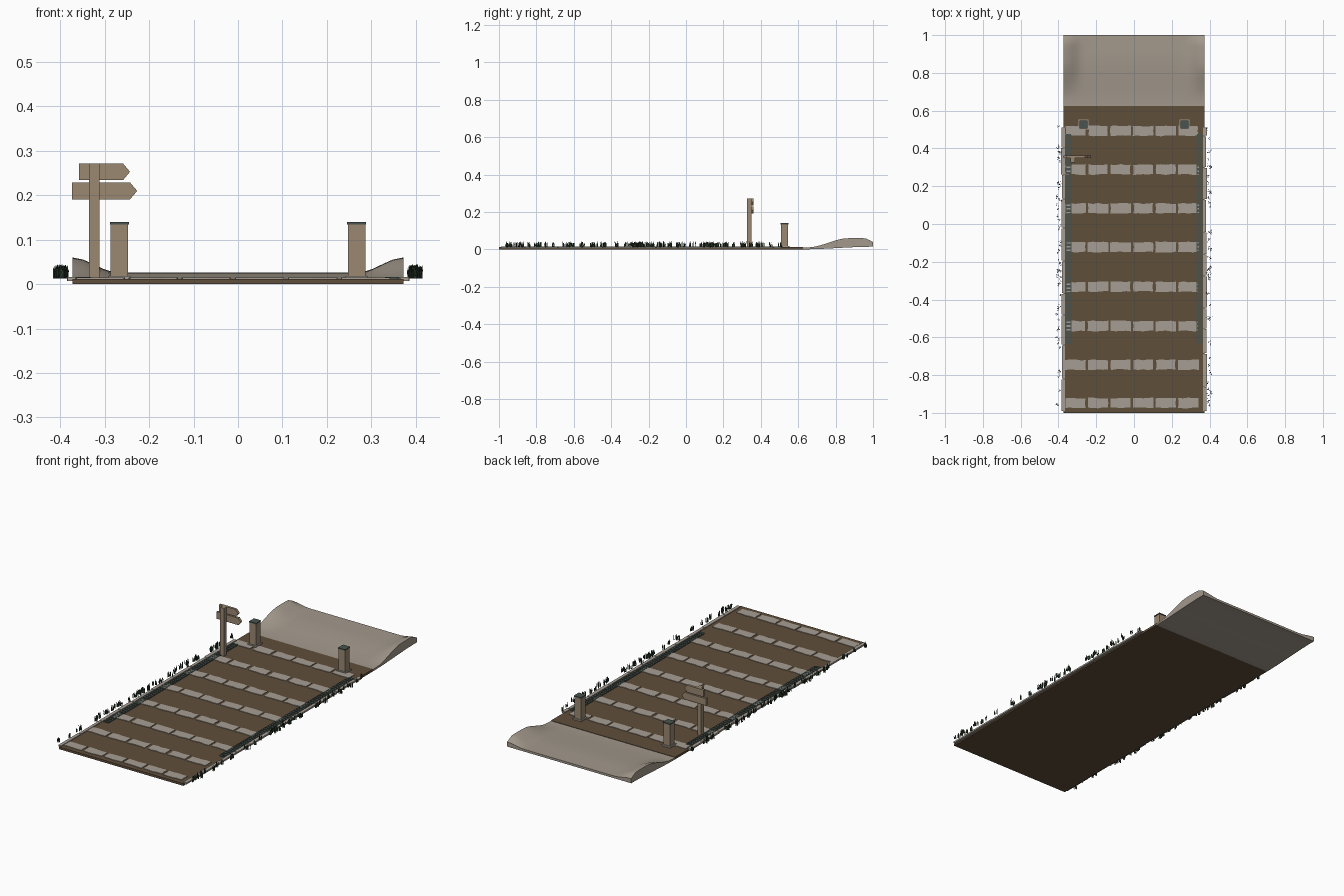
import bpy, bmesh, math, random
from mathutils import Vector

if "Cube" in bpy.data.objects:
    bpy.data.objects.remove(bpy.data.objects["Cube"])

random.seed(4)


def material(name, r, g, b):
    def lin(c):
        c /= 255
        return c / 12.92 if c <= 0.04045 else ((c + 0.055) / 1.055) ** 2.4
    m = bpy.data.materials.new(name)
    m.diffuse_color = (lin(r), lin(g), lin(b), 1)
    m.use_nodes = True
    m.node_tree.nodes["Principled BSDF"].inputs["Base Color"].default_value = m.diffuse_color
    return m


DIRT = material("brown soil", 96, 78, 58)
STONE = material("pale stone", 166, 158, 148)
SAND = material("sand", 163, 153, 140)
WOOD = material("weathered wood", 155, 137, 114)
METAL = material("dark green metal", 72, 84, 78)
GRASS = material("dark grass", 46, 62, 46)


def finish(bm, name, mat):
    bmesh.ops.recalc_face_normals(bm, faces=bm.faces[:])
    me = bpy.data.meshes.new(name)
    bm.to_mesh(me)
    bm.free()
    me.materials.append(mat)
    ob = bpy.data.objects.new(name, me)
    bpy.context.collection.objects.link(ob)
    return ob


def box(bm, x0, x1, y0, y1, z0, z1):
    vs = bmesh.ops.create_cube(bm, size=1)["verts"]
    for v in vs:
        v.co = Vector(((x0 + x1) / 2 + v.co.x * (x1 - x0),
                       (y0 + y1) / 2 + v.co.y * (y1 - y0),
                       (z0 + z1) / 2 + v.co.z * (z1 - z0)))


def prism(bm, points, offset):
    face = bm.faces.new([bm.verts.new(p) for p in points])
    ext = bmesh.ops.extrude_face_region(bm, geom=[face])["geom"]
    for g in ext:
        if isinstance(g, bmesh.types.BMVert):
            g.co += Vector(offset)


def smooth(a, b, t):
    t = min(1, max(0, (t - a) / (b - a)))
    return t * t * (3 - 2 * t)


# soil slab of the path
bm = bmesh.new()
box(bm, -0.372, 0.372, -1, 0.625, 0, 0.012)
finish(bm, "soil_bed", DIRT)

# sandy end with raised banks at both sides
bm = bmesh.new()
NX, NY = 32, 20


def sand_top(x, y):
    bank = smooth(0.27, 0.372, abs(x)) * smooth(0.66, 0.86, y) * (1 - 0.75 * smooth(0.95, 1.02, y))
    return 0.010 + 0.016 * smooth(0.62, 0.9, y) + 0.034 * bank


grids = []
for top in (True, False):
    grid = []
    for j in range(NY + 1):
        y = 0.62 + 0.38 * j / NY
        row = []
        for i in range(NX + 1):
            x = -0.372 + 0.744 * i / NX
            z = sand_top(x, y) if top else 0.014 * smooth(0.62, 1.0, y)
            row.append(bm.verts.new((x, y, z)))
        grid.append(row)
    grids.append(grid)
    for j in range(NY):
        for i in range(NX):
            bm.faces.new((grid[j][i], grid[j][i + 1], grid[j + 1][i + 1], grid[j + 1][i]))
rim = [e for e in bm.edges if e.is_boundary]
bmesh.ops.bridge_loops(bm, edges=rim)
sand = finish(bm, "sand_bank", SAND)
bpy.context.view_layer.objects.active = sand
sand.select_set(True)
bpy.ops.object.shade_smooth_by_angle(angle=math.radians(35))
sand.select_set(False)

# rows of rough paving stones
bm = bmesh.new()
for cy in (0.493, 0.288, 0.083, -0.122, -0.332, -0.54, -0.745, -0.947):
    for i in range(6):
        cx = -0.31 + 0.1195 * i
        w, d = 0.054 + random.uniform(-0.003, 0.002), 0.027

        def jit():
            return random.uniform(-0.004, 0.002)
        pts = []
        for k in range(5):
            pts.append((cx - w + 2 * w * k / 4, cy - d - jit(), 0.008))
        pts.append((cx + w + jit(), cy, 0.008))
        for k in range(5):
            pts.append((cx + w - 2 * w * k / 4, cy + d + jit(), 0.008))
        pts.append((cx - w - jit(), cy, 0.008))
        prism(bm, pts, (0, 0, 0.007))
finish(bm, "paving_stones", STONE)

# edging blocks along both sides
bm = bmesh.new()
for s in (-1, 1):
    y = -0.99
    while y < 0.5:
        length = min(random.uniform(0.11, 0.18), 0.515 - y)
        a, b = s * 0.366, s * (0.383 + random.uniform(-0.002, 0.003))
        box(bm, min(a, b), max(a, b), y, y + length - 0.004, 0.007, 0.016)
        y += length
finish(bm, "edging_blocks", STONE)

# drain grates beside the edging
bm = bmesh.new()
for s in (-1, 1):
    c = s * 0.347
    for o in (-0.0135, 0.0135):
        box(bm, c + o - 0.003, c + o + 0.003, -0.63, 0.47, 0.009, 0.0165)
    for k in range(56):
        y = -0.63 + 0.02 * k
        box(bm, c - 0.0135, c + 0.0135, y - 0.006, y + 0.006, 0.009, 0.016)
finish(bm, "drain_grates", METAL)

# bollards with stone feet and metal caps
for s, side in ((-1, "left"), (1, "right")):
    cx, cy = s * 0.267, 0.527
    for part, h, z0, z1, mat in (("foot", 0.026, 0.01, 0.019, STONE),
                                 ("post", 0.0195, 0.019, 0.134, WOOD),
                                 ("cap", 0.0215, 0.134, 0.14, METAL)):
        bm = bmesh.new()
        box(bm, cx - h, cx + h, cy - h, cy + h, z0, z1)
        finish(bm, f"{side}_bollard_{part}", mat)

# signpost with two arrow boards
bm = bmesh.new()
box(bm, -0.335, -0.312, 0.326, 0.349, 0.01, 0.272)
finish(bm, "sign_post", WOOD)
for name, x0, x1, z0, z1 in (("upper", -0.358, -0.243, 0.234, 0.272),
                             ("lower", -0.374, -0.227, 0.191, 0.229)):
    bm = bmesh.new()
    y, n = 0.349, x1 - 0.016
    prism(bm, [(x0, y, z0), (n, y, z0), (x1, y, (z0 + z1) / 2), (n, y, z1), (x0, y, z1)], (0, 0.013, 0))
    finish(bm, f"{name}_arrow_board", WOOD)

# grass tufts along both sides
bm = bmesh.new()
for s in (-1, 1):
    for t in range(60):
        cx, cy = s * random.uniform(0.388, 0.408), random.uniform(-0.97, 0.53)
        for b in range(5):
            ang = random.uniform(0, 2 * math.pi)
            x, y = cx + random.uniform(-.006, .006), cy + random.uniform(-.008, .008)
            h = random.uniform(0.018, 0.032)
            dx, dy = math.cos(ang), math.sin(ang)
            lean, w = random.uniform(0, 0.006), 0.0022
            base = [bm.verts.new((x + w * math.cos(ang + q), y + w * math.sin(ang + q), 0.013))
                    for q in (0, 2.1, 4.2)]
            mid = [bm.verts.new((v.co.x + dx * lean * 0.4, v.co.y + dy * lean * 0.4, 0.013 + h * 0.6))
                   for v in base]
            tip = bm.verts.new((x + dx * lean, y + dy * lean, 0.013 + h))
            for k in range(3):
                n = (k + 1) % 3
                bm.faces.new((base[k], base[n], mid[n], mid[k]))
                bm.faces.new((mid[k], mid[n], tip))
            bm.faces.new(base[::-1])
finish(bm, "grass_tufts", GRASS)
